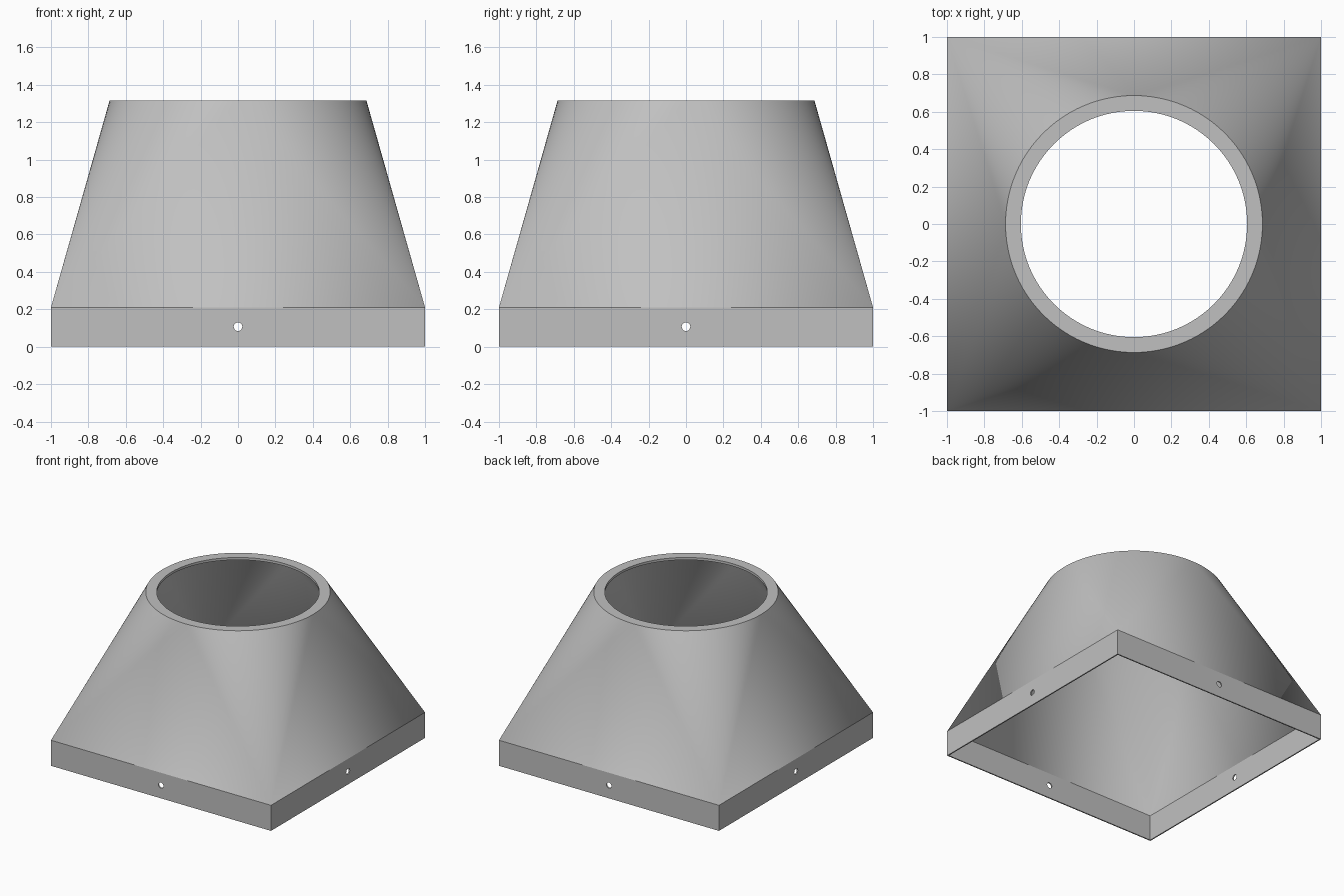
import bpy, bmesh, math

cube = bpy.data.objects.get("Cube")
if cube:
    bpy.data.objects.remove(cube, do_unlink=True)

SEG = 96                 # sides of the round opening, divisible by 4
HEIGHT, COLLAR = 1.315, 0.21
WALL, FLANGE = 0.01, 0.02
OUTER, OPENING = 0.687, 0.605

grey = bpy.data.materials.new("plain grey")
grey.use_nodes = True
colour = (0.53, 0.53, 0.53, 1)
grey.diffuse_color = colour
grey.node_tree.nodes["Principled BSDF"].inputs["Base Color"].default_value = colour

bm = bmesh.new()


def square(half, z):
    return [bm.verts.new((x * half, y * half, z))
            for x, y in ((1, 1), (-1, 1), (-1, -1), (1, -1))]


def circle(radius, z):
    return [bm.verts.new((radius * math.cos(math.tau * i / SEG),
                          radius * math.sin(math.tau * i / SEG), z))
            for i in range(SEG)]


def bridge(a, b):
    n = len(a)
    for i in range(n):
        j = (i + 1) % n
        bm.faces.new((a[i], a[j], b[j], b[i]))


def square_to_round(corners, ring):
    # a fan from each corner and one flat triangle on each side
    quarter = SEG // 4
    for q in range(4):
        for i in range(q * quarter, (q + 1) * quarter):
            bm.faces.new((corners[q], ring[(i + 1) % SEG], ring[i]))
        bm.faces.new((corners[q], corners[(q + 1) % 4],
                      ring[(q + 1) * quarter % SEG]))


# Outer skin: square collar and hood
foot_out, collar_out = square(1, 0), square(1, COLLAR)
rim_out = circle(OUTER, HEIGHT)
bridge(foot_out, collar_out)
square_to_round(collar_out, rim_out)

# Inner skin
foot_in, collar_in = square(1 - WALL, 0), square(1 - WALL, COLLAR)
rim_in = circle(OUTER - WALL, HEIGHT - FLANGE)
bridge(foot_in, collar_in)
square_to_round(collar_in, rim_in)
bridge(foot_out, foot_in)

# Flat flange around the opening
lip_top, lip_under = circle(OPENING, HEIGHT), circle(OPENING, HEIGHT - FLANGE)
bridge(rim_out, lip_top)
bridge(lip_top, lip_under)
bridge(lip_under, rim_in)

bmesh.ops.recalc_face_normals(bm, faces=bm.faces[:])
mesh = bpy.data.meshes.new("transition_hood")
bm.to_mesh(mesh)
bm.free()
mesh.materials.append(grey)
hood = bpy.data.objects.new("transition_hood", mesh)
bpy.context.collection.objects.link(hood)

# Screw holes through the middle of each collar side
for axis, rotation in (("x", (0, math.pi / 2, 0)), ("y", (math.pi / 2, 0, 0))):
    bpy.ops.mesh.primitive_cylinder_add(vertices=32, radius=0.023, depth=2.4,
                                        location=(0, 0, 0.107), rotation=rotation)
    cutter = bpy.context.object
    cutter.name = "hole_cutter_" + axis
    cutter.hide_render = True
    cutter.data.materials.append(grey)
    bpy.context.view_layer.objects.active = hood
    cut = hood.modifiers.new("holes_" + axis, "BOOLEAN")
    cut.operation = "DIFFERENCE"
    cut.solver = "EXACT"
    cut.object = cutter
    bpy.ops.object.modifier_apply(modifier=cut.name)
    bpy.data.objects.remove(cutter, do_unlink=True)

# Smooth corner fans, crisp collar and rim
bpy.ops.object.select_all(action="DESELECT")
hood.select_set(True)
bpy.context.view_layer.objects.active = hood
bpy.ops.object.shade_smooth_by_angle(angle=math.radians(13))
